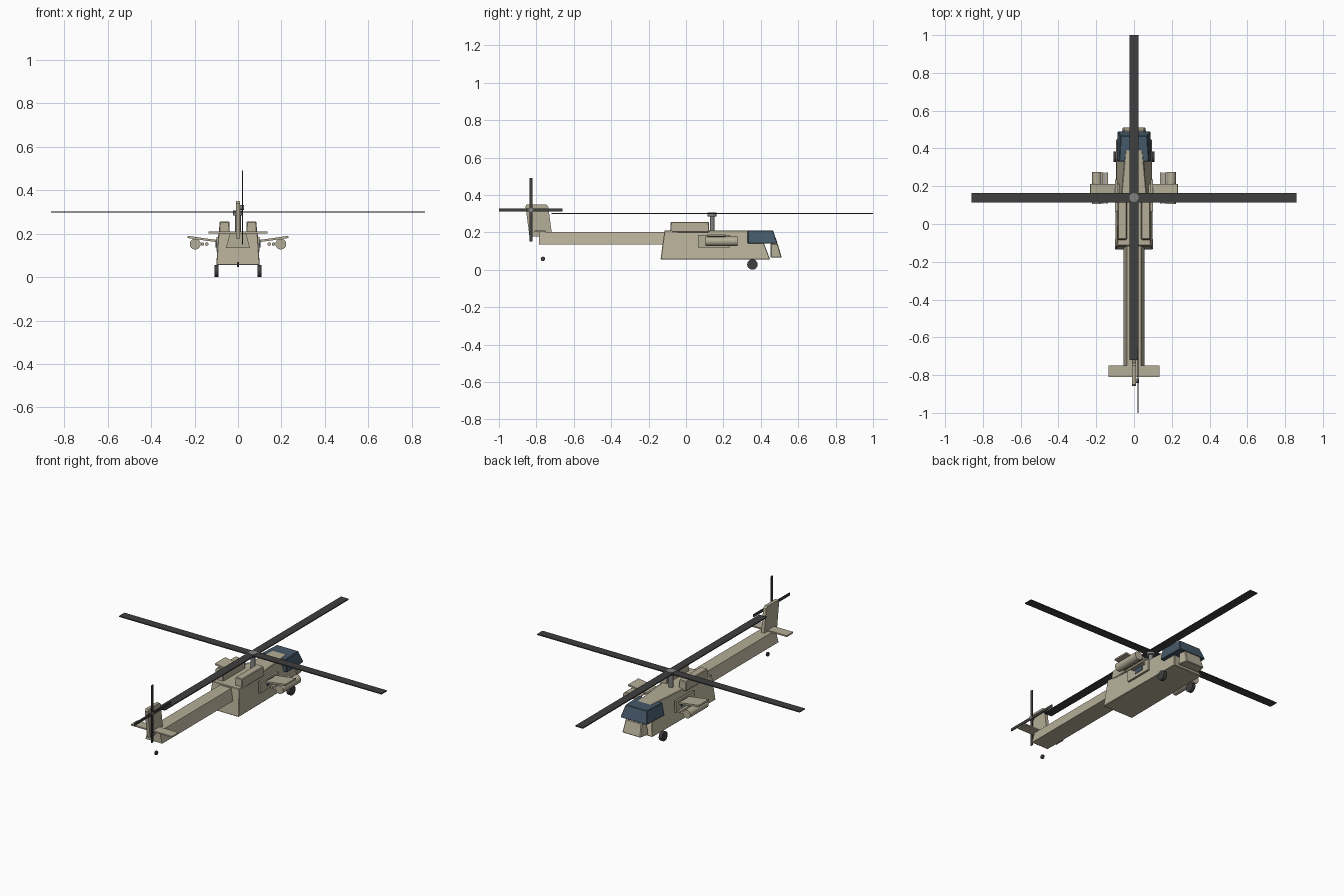
import bpy, bmesh
from math import pi, radians
from mathutils import Matrix, Vector

if "Cube" in bpy.data.objects:
    bpy.data.objects.remove(bpy.data.objects["Cube"])


def mat(name, c):
    m = bpy.data.materials.new(name)
    m.diffuse_color = (*c, 1)
    m.use_nodes = True
    m.node_tree.nodes["Principled BSDF"].inputs["Base Color"].default_value = m.diffuse_color
    return m


SAND = mat("sand", (0.46, 0.42, 0.31))
GLASS = mat("glass", (0.06, 0.10, 0.14))
DARK = mat("dark", (0.05, 0.05, 0.05))
GREY = mat("grey", (0.22, 0.22, 0.22))


def finish(name, bm, m, bevel=0):
    bmesh.ops.recalc_face_normals(bm, faces=bm.faces)
    me = bpy.data.meshes.new(name)
    bm.to_mesh(me)
    bm.free()
    me.materials.append(m)
    ob = bpy.data.objects.new(name, me)
    bpy.context.collection.objects.link(ob)
    if bevel:
        b = ob.modifiers.new("bevel", 'BEVEL')
        b.width, b.segments = bevel, 1
    return ob


def hexa(name, lo, hi, m, bevel=0):
    """Tapered block: lo/hi = (z, y0, y1, half width at y0, half width at y1, centre x)."""
    bm = bmesh.new()
    rings = []
    for z, y0, y1, w0, w1, cx in (lo, hi):
        rings.append([bm.verts.new(p) for p in
                      ((cx - w0, y0, z), (cx + w0, y0, z), (cx + w1, y1, z), (cx - w1, y1, z))])
    a, b = rings
    bm.faces.new(a)
    bm.faces.new(b)
    for i in range(4):
        j = (i + 1) % 4
        bm.faces.new((a[i], a[j], b[j], b[i]))
    return finish(name, bm, m, bevel)


def box(name, c, s, m, bevel=0, rot=None):
    bm = bmesh.new()
    bmesh.ops.create_cube(bm, size=1, matrix=Matrix.Translation(c) @ (rot or Matrix()) @ Matrix.Diagonal((*s, 1)))
    return finish(name, bm, m, bevel)


def cyl(name, c, r, depth, axis, m, n=16):
    bm = bmesh.new()
    q = Vector((0, 0, 1)).rotation_difference(Vector(axis)).to_matrix().to_4x4()
    bmesh.ops.create_cone(bm, cap_ends=True, segments=n, radius1=r, radius2=r, depth=depth,
                          matrix=Matrix.Translation(c) @ q)
    ob = finish(name, bm, m)
    for p in ob.data.polygons:
        p.use_smooth = len(p.vertices) == 4
    for e in ob.data.edges:
        a, b = (ob.data.vertices[i].co for i in e.vertices)
        e.use_edge_sharp = abs((a - b).dot(Vector(axis))) < 1e-5
    return ob


# fuselage, canopy, nose
hexa("fuselage", (0.055, -0.136, 0.45, 0.10, 0.095, 0), (0.211, -0.115, 0.39, 0.09, 0.045, 0), SAND, 0.003)
hexa("canopy", (0.14, 0.33, 0.49, 0.092, 0.088, 0), (0.21, 0.33, 0.465, 0.078, 0.07, 0), GLASS, 0.003)
hexa("nose", (0.065, 0.452, 0.512, 0.07, 0.06, 0), (0.14, 0.452, 0.49, 0.062, 0.052, 0), SAND, 0.004)

# tail boom, fin and stabilizer
hexa("tail_boom", (0.135, -0.787, -0.11, 0.055, 0.055, 0), (0.202, -0.787, -0.11, 0.037, 0.037, 0), SAND)
bm = bmesh.new()
fin = [(-0.837, 0.178), (-0.715, 0.178), (-0.737, 0.34), (-0.748, 0.35), (-0.85, 0.35), (-0.858, 0.34)]
f = bm.faces.new([bm.verts.new((-0.01, y, z)) for y, z in fin])
ext = bmesh.ops.extrude_face_region(bm, geom=[f])
bmesh.ops.translate(bm, vec=(0.02, 0, 0), verts=[v for v in ext['geom'] if isinstance(v, bmesh.types.BMVert)])
finish("tail_fin", bm, SAND)
box("stabilizer", (0, -0.78, 0.205), (0.27, 0.06, 0.008), SAND)

# main rotor
cyl("rotor_mast", (0, 0.14, 0.25), 0.013, 0.10, (0, 0, 1), GREY)
cyl("rotor_hub", (0, 0.14, 0.295), 0.024, 0.022, (0, 0, 1), GREY)
for i in range(4):
    r = Matrix.Rotation(i * pi / 2, 4, 'Z')
    box(f"main_blade_{i + 1}", Vector((0, 0.14, 0.30)) + r @ Vector((0.435, 0, 0)),
        (0.85, 0.05, 0.006), DARK, rot=r)

# tail rotor
cyl("tail_rotor_hub", (0.014, -0.83, 0.32), 0.012, 0.026, (1, 0, 0), GREY, 12)
for i in range(4):
    r = Matrix.Rotation(i * pi / 2, 4, 'X')
    box(f"tail_blade_{i + 1}", Vector((0.02, -0.83, 0.32)) + r @ Vector((0, 0.0875, 0)),
        (0.005, 0.165, 0.016), DARK, rot=r)

# tail wheel
cyl("tail_wheel", (0, -0.765, 0.058), 0.012, 0.01, (1, 0, 0), DARK, 12)

# mirrored side parts
for s, side in ((-1, "left"), (1, "right")):
    hexa(f"{side}_engine", (0.20, -0.085, 0.125, 0.025, 0.025, s * 0.063),
         (0.256, -0.082, 0.122, 0.023, 0.023, s * 0.062), SAND, 0.004)
    cyl(f"{side}_wheel", (s * 0.099, 0.355, 0.028), 0.028, 0.02, (1, 0, 0), DARK)
    box(f"{side}_door", (s * 0.094, 0.15, 0.152), (0.012, 0.17, 0.066), SAND)
    box(f"{side}_window", (s * 0.097, 0.16, 0.155), (0.012, 0.06, 0.036), GLASS)
    # stub wing rising slightly outward
    tilt = Matrix.Rotation(-s * radians(-8), 4, 'Y')
    box(f"{side}_wing", (s * 0.155, 0.163, 0.174), (0.155, 0.095, 0.010), SAND, rot=Matrix.Rotation(-s * radians(8), 4, 'Y'))
    box(f"{side}_pylon", (s * 0.197, 0.175, 0.172), (0.012, 0.05, 0.022), GREY)
    cyl(f"{side}_rocket_pod", (s * 0.197, 0.19, 0.152), 0.025, 0.17, (0, 1, 0), SAND)
    for k, x in enumerate((0.144, 0.163)):
        cyl(f"{side}_missile_{k + 1}", (s * x, 0.19, 0.152), 0.008, 0.165, (0, 1, 0), SAND, 10)
